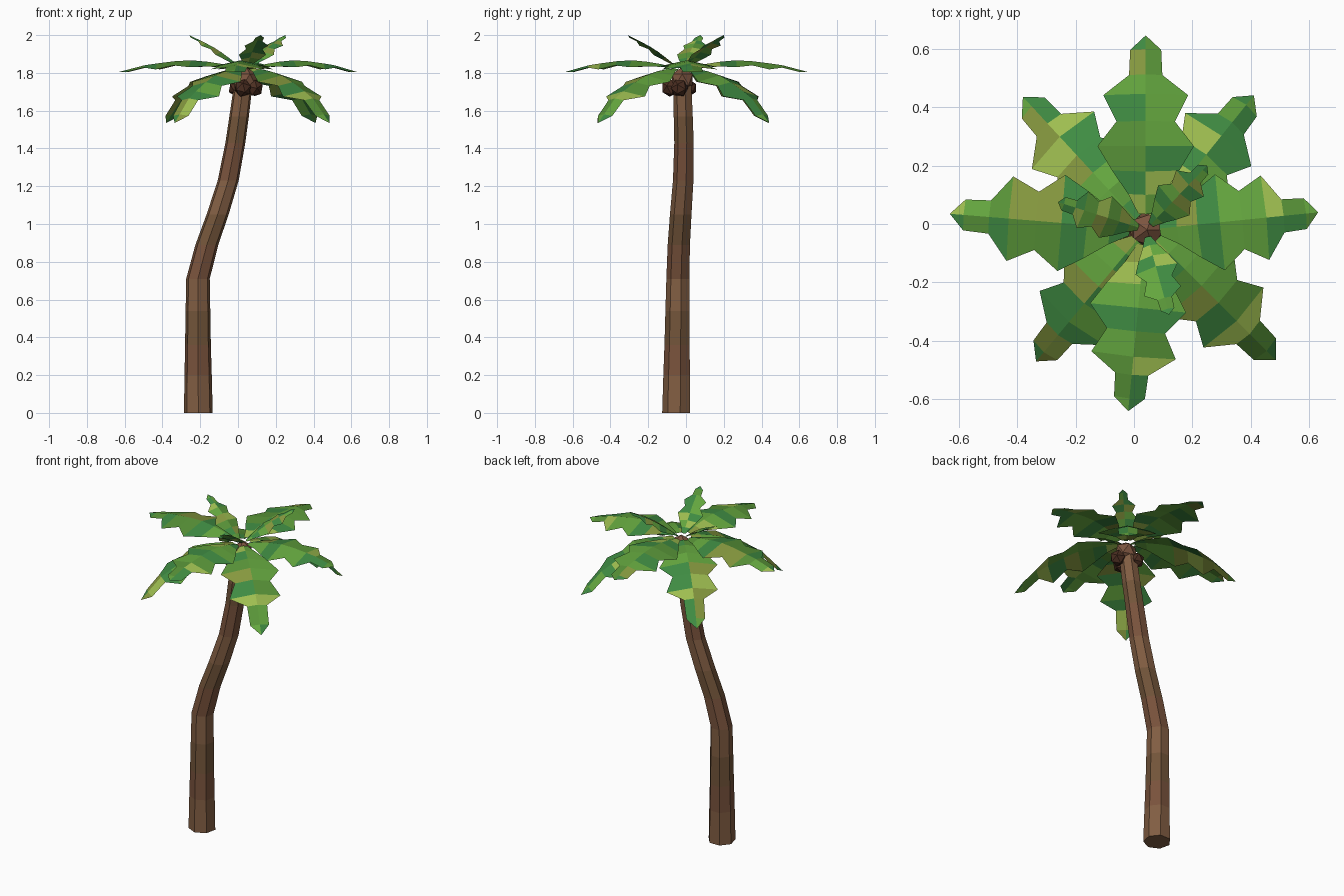
import bpy, bmesh, math, random
from mathutils import Vector, Matrix

if "Cube" in bpy.data.objects:
    bpy.data.objects.remove(bpy.data.objects["Cube"])

random.seed(4)
CROWN = Vector((0.04, -0.02, 0))


def mat(name, r, g, b):
    m = bpy.data.materials.new(name)
    m.diffuse_color = (r, g, b, 1)
    m.use_nodes = True
    m.node_tree.nodes["Principled BSDF"].inputs["Base Color"].default_value = m.diffuse_color
    return m


GREENS = [mat("leaf_mid", .13, .39, .05), mat("leaf_deep", .05, .26, .055),
          mat("leaf_lime", .34, .51, .08), mat("leaf_olive", .24, .32, .05),
          mat("leaf_green", .10, .30, .04)]
BARK = [mat("bark_light", .22, .11, .055), mat("bark_red", .19, .085, .045),
        mat("bark_dull", .17, .09, .042)]
HEART = [mat("heart_brown", .20, .09, .05)]
NUT = [mat("coconut_brown", .07, .027, .015)]


def finish(name, bm, mats):
    me = bpy.data.meshes.new(name)
    bm.to_mesh(me)
    bm.free()
    for m in mats:
        me.materials.append(m)
    ob = bpy.data.objects.new(name, me)
    bpy.context.collection.objects.link(ob)
    return ob


def lerp_curve(pts, t):
    for (a, za), (b, zb) in zip(pts, pts[1:]):
        if t <= b:
            return za + (zb - za) * (t - a) / (b - a)
    return pts[-1][1]


# Trunk: seven-sided rings (x, y, z, radius) along a bent path
PATH = [(-.21, -.048, 0, .078), (-.211, -.046, .2, .074), (-.212, -.044, .36, .070),
        (-.212, -.042, .54, .067), (-.212, -.040, .71, .064), (-.165, -.035, .89, .062),
        (-.108, -.025, 1.05, .060), (-.052, -.012, 1.23, .057), (-.014, -.008, 1.43, .054),
        (.006, -.012, 1.57, .053), (.032, -.018, 1.77, .050)]
bm = bmesh.new()
N = 7
rings = [[bm.verts.new((x + r * math.cos(math.tau * (i + .25) / N),
                        y + r * math.sin(math.tau * (i + .25) / N), z))
          for i in range(N)] for x, y, z, r in PATH]
for k, (lo, hi) in enumerate(zip(rings, rings[1:])):
    for i in range(N):
        j = (i + 1) % N
        bm.faces.new((lo[i], lo[j], hi[j], hi[i])).material_index = k % 3
bm.faces.new(rings[0][::-1])
bm.faces.new(rings[-1])
finish("trunk", bm, BARK)


# Crown heart and coconuts: faceted balls
def ball(name, loc, r, mats, turn=0.0):
    bm = bmesh.new()
    bmesh.ops.create_icosphere(bm, subdivisions=1, radius=r,
                               matrix=Matrix.Translation(loc) @ Matrix.Rotation(turn, 4, 'X'))
    finish(name, bm, mats)


ball("crown_heart", (.045, -.02, 1.765), .065, HEART)
for i, (x, y) in enumerate([(-.006, .012), (.088, -.035), (.025, -.083)]):
    ball(f"coconut_{i + 1}", (x, y, 1.72), .048, NUT, .5 * i)

# Fronds: lobed outline (position along, half width), folded along the midrib
OUTLINE = [(.08, .025), (.18, .06), (.30, .115), (.43, .165), (.56, .10),
           (.70, .145), (.80, .057), (.93, .053), (1, 0)]
LEVEL = [(0, 1.815), (.2, 1.85), (.4, 1.868), (.6, 1.86), (.8, 1.84), (1, 1.805)]
DROOP = [(0, 1.825), (.2, 1.82), (.4, 1.795), (.6, 1.74), (.8, 1.665), (1, 1.535)]
RAISED = [(0, 1.81), (.25, 1.87), (.5, 1.925), (.75, 1.965), (1, 2.0)]


def frond(name, tip, arc, width=1.0):
    out = Vector((tip[0], tip[1], 0)) - CROWN
    length = out.length
    out.normalize()
    side = Vector((-out.y, out.x, 0))
    bm = bmesh.new()
    rows = []
    for t, w in OUTLINE:
        z = lerp_curve(arc, t)
        a, b = max(t - .1, 0), min(t + .1, 1)
        slope = (lerp_curve(arc, b) - lerp_curve(arc, a)) / ((b - a) * length)
        normal = (Vector((0, 0, 1)) - out * slope).normalized()
        mid = CROWN + out * (t * length) + Vector((0, 0, z))
        w *= width
        if w == 0:
            rows.append([bm.verts.new(mid)] * 3)
        else:
            rows.append([bm.verts.new(mid + side * s * w - normal * abs(s) * w * .22)
                         for s in (-1, 0, 1)])
    for p, q in zip(rows, rows[1:]):
        for i in (0, 1):
            loop = [p[i], q[i], q[i + 1], p[i + 1]]
            f = bm.faces.new(list(dict.fromkeys(loop)))
            f.material_index = random.choice((0, 0, 1, 1, 2, 3, 4))
    finish(name, bm, GREENS)


for i, tip in enumerate([(.63, .04), (.04, .645), (-.63, .035), (-.02, -.64)]):
    frond(f"level_frond_{i + 1}", tip, LEVEL)
for i, tip in enumerate([(.41, .44), (-.38, .435), (-.335, -.47), (.485, -.465)]):
    frond(f"drooping_frond_{i + 1}", tip, DROOP)
for i, tip in enumerate([(.25, .20), (-.26, .075), (.12, -.31)]):
    frond(f"raised_frond_{i + 1}", tip, RAISED, .45)
